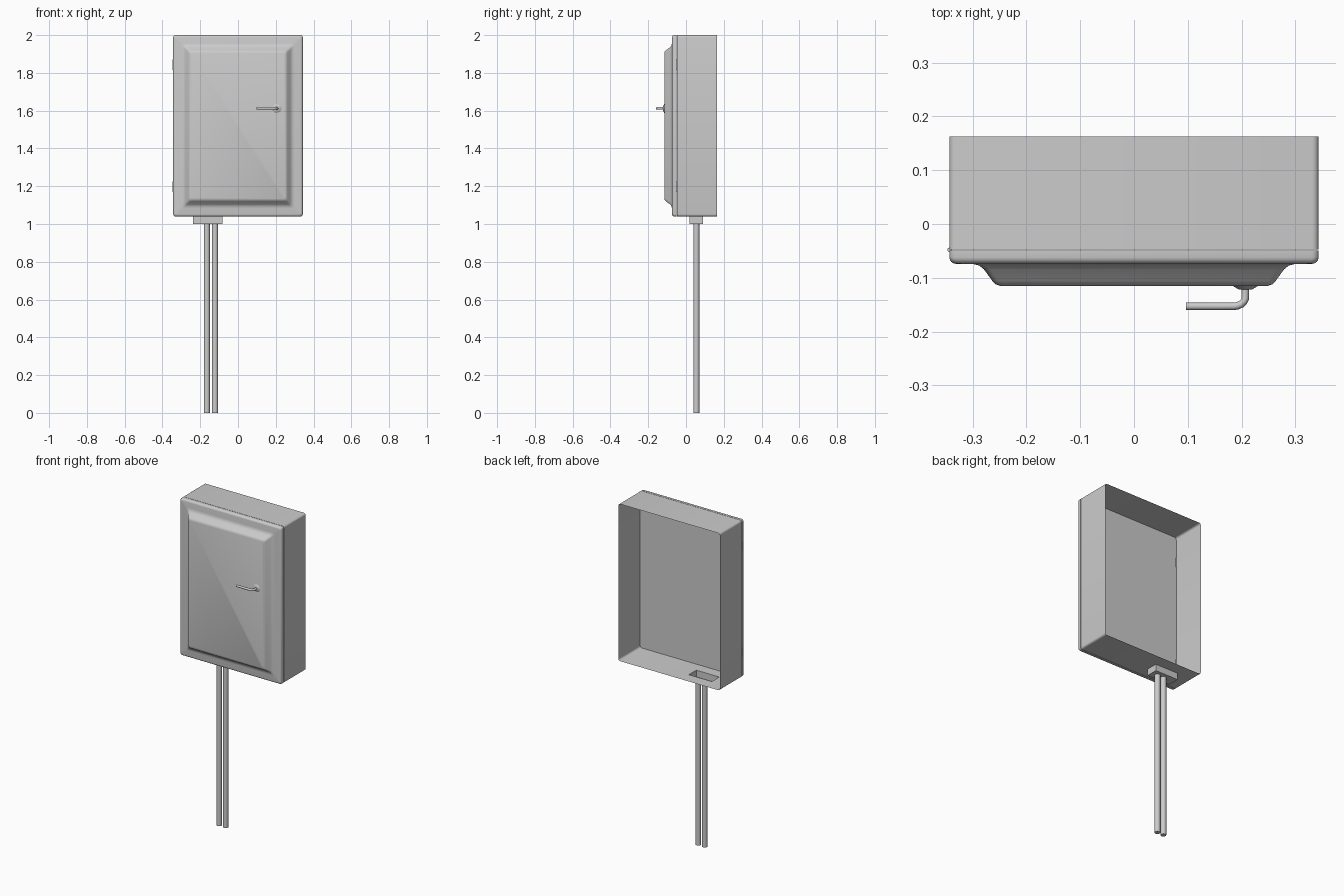
import bpy, bmesh, math
from mathutils import Vector, Matrix

if "Cube" in bpy.data.objects:
    bpy.data.objects.remove(bpy.data.objects["Cube"])

HW, HH, CZ = 0.343, 0.48, 1.52   # half width, half height, centre height of the box


def finish(bm, name, angle=40):
    bmesh.ops.recalc_face_normals(bm, faces=bm.faces)
    me = bpy.data.meshes.new(name)
    bm.to_mesh(me)
    bm.free()
    ob = bpy.data.objects.new(name, me)
    bpy.context.collection.objects.link(ob)
    bpy.ops.object.select_all(action='DESELECT')
    ob.select_set(True)
    bpy.context.view_layer.objects.active = ob
    bpy.ops.object.shade_smooth_by_angle(angle=math.radians(angle))
    return ob


def rounded_ring(bm, y, inset, r=0.012, seg=4):
    w, h = HW - inset - r, HH - inset - r
    ring = []
    for k, (sx, sz) in enumerate([(1, 1), (-1, 1), (-1, -1), (1, -1)]):
        for i in range(seg + 1):
            a = math.pi / 2 * (k + i / seg)
            ring.append(bm.verts.new((sx * w + r * math.cos(a), y, CZ + sz * h + r * math.sin(a))))
    return ring


def loft(bm, profile, cap_first, cap_last):
    rings = [rounded_ring(bm, y, d) for y, d in profile]
    n = len(rings[0])
    for a, b in zip(rings, rings[1:]):
        for i in range(n):
            j = (i + 1) % n
            bm.faces.new((a[i], a[j], b[j], b[i]))
    if cap_first:
        bm.faces.new(rings[0])
    if cap_last:
        bm.faces.new(rings[-1])


def cylinder(name, p, q, r1, r2=None, seg=16):
    p, q = Vector(p), Vector(q)
    bm = bmesh.new()
    rot = (q - p).to_track_quat('Z', 'Y').to_matrix().to_4x4()
    bmesh.ops.create_cone(bm, cap_ends=True, segments=seg, radius1=r1,
                          radius2=r1 if r2 is None else r2, depth=(q - p).length,
                          matrix=Matrix.Translation((p + q) / 2) @ rot)
    return finish(bm, name)


# open-backed cabinet body, with a conduit recess pulled down from its floor
bm = bmesh.new()
loft(bm, [(0.163, 0), (-0.047, 0)], False, True)
x0, x1, y0, y1 = -0.238, -0.082, 0.018, 0.09


def floor_face():
    c = Vector(((x0 + x1) / 2, (y0 + y1) / 2, CZ - HH))
    for f in bm.faces:
        xs, ys = [v.co.x for v in f.verts], [v.co.y for v in f.verts]
        flat = all(abs(v.co.z - c.z) < 1e-4 for v in f.verts)
        if flat and min(xs) < c.x < max(xs) and min(ys) < c.y < max(ys):
            return f


for co, no in [((x0, 0, 0), (1, 0, 0)), ((x1, 0, 0), (1, 0, 0)),
               ((0, y0, 0), (0, 1, 0)), ((0, y1, 0), (0, 1, 0))]:
    f = floor_face()
    bmesh.ops.bisect_plane(bm, geom=[f] + list(f.edges) + list(f.verts),
                           plane_co=co, plane_no=no)
ext = bmesh.ops.extrude_discrete_faces(bm, faces=[floor_face()])
bmesh.ops.translate(bm, vec=(0, 0, -0.04), verts=list(ext['faces'][0].verts))
finish(bm, "cabinet_body")

# door with rounded rim and raised panel
bm = bmesh.new()
loft(bm, [(-0.049, 0), (-0.062, 0), (-0.0665, 0.001), (-0.0705, 0.0036), (-0.073, 0.0075),
          (-0.074, 0.012), (-0.0742, 0.043), (-0.077, 0.055), (-0.084, 0.064),
          (-0.106, 0.080), (-0.112, 0.086), (-0.115, 0.094)], True, True)
finish(bm, "door")

# hinges
for name, z in (("upper_hinge", 1.842), ("lower_hinge", 1.198)):
    cylinder(name, (-HW, -0.048, z - 0.028), (-HW, -0.048, z + 0.028), 0.004, seg=12)

# conduit pipes
for name, x in (("left_pipe", -0.165), ("right_pipe", -0.122)):
    cylinder(name, (x, 0.055, 0), (x, 0.055, 1.0), 0.016)

# handle: shallow boss plus a bent rod
HX, HZ = 0.207, 1.612
cylinder("handle_base", (HX, -0.114, HZ), (HX, -0.122, HZ), 0.025, 0.012, 24)
cu = bpy.data.curves.new("handle", 'CURVE')
cu.dimensions = '3D'
cu.bevel_depth = 0.007
cu.bevel_resolution = 3
cu.use_fill_caps = True
path = [(HX, -0.118), (HX, -0.138), (0.2045, -0.1435), (0.199, -0.149),
        (0.192, -0.152), (0.185, -0.153), (0.097, -0.153)]
sp = cu.splines.new('POLY')
sp.points.add(len(path) - 1)
for pt, (x, y) in zip(sp.points, path):
    pt.co = (x, y, HZ, 1)
bpy.context.collection.objects.link(bpy.data.objects.new("handle", cu))
